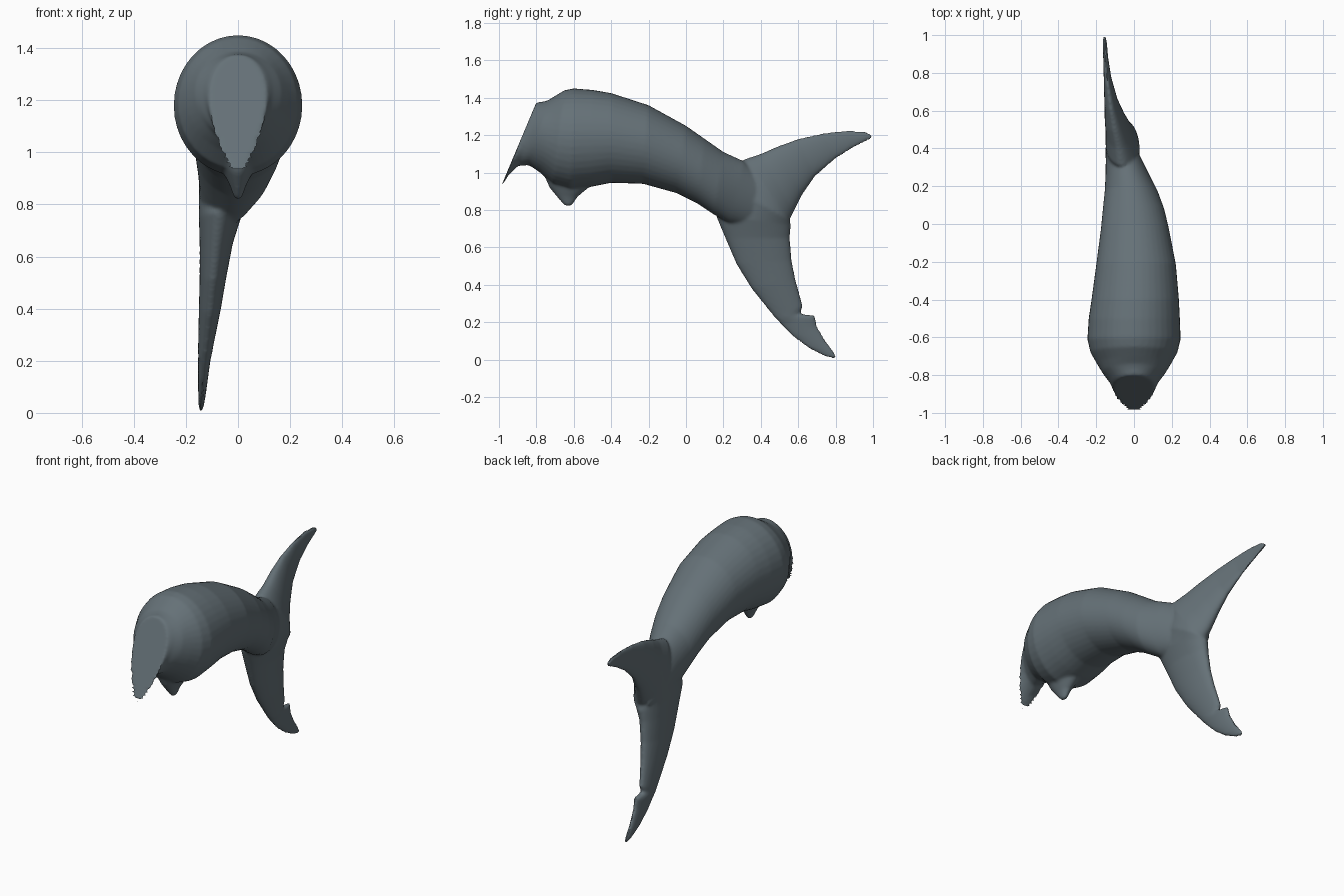
import bpy, bmesh, math
from mathutils import Vector

SIDES = 40
skin = bpy.data.materials.new("slate grey skin")
skin.diffuse_color = (0.13, 0.165, 0.185, 1)


def loft(bm, stations):
    """Closed skin through oval rings: (y1, z1, y2, z2, x_left, x_right, taper)."""
    rings = []
    for y1, z1, y2, z2, xl, xr, taper in stations:
        ring = []
        for i in range(SIDES):
            a = 2 * math.pi * i / SIDES
            c, s = math.cos(a), math.sin(a)
            x = (xl + xr) / 2 + (xr - xl) / 2 * s * (1 + taper * c)
            ring.append(bm.verts.new((x, (y1 + y2) / 2 + (y1 - y2) / 2 * c,
                                      (z1 + z2) / 2 + (z1 - z2) / 2 * c)))
        rings.append(ring)
    for r, q in zip(rings, rings[1:]):
        for i in range(SIDES):
            j = (i + 1) % SIDES
            bm.faces.new((r[i], r[j], q[j], q[i]))
    bm.faces.new(rings[0][::-1])
    bm.faces.new(rings[-1])


bm = bmesh.new()

# body: flat sloping front cut, full barrel, tapering tail stock
loft(bm, [
    (-.80, 1.375, -1.0, .90, -.105, .105, .35),
    (-.785, 1.377, -.95, .985, -.115, .115, .3),
    (-.77, 1.378, -.90, 1.035, -.13, .13, .2),
    (-.74, 1.385, -.84, 1.04, -.165, .165, .1),
    (-.70, 1.41, -.78, 1.00, -.195, .195, 0),
    (-.65, 1.44, -.71, .935, -.23, .23, 0),
    (-.60, 1.45, -.62, .91, -.247, .247, 0),
    (-.50, 1.442, -.50, .925, -.24, .243, 0),
    (-.40, 1.425, -.40, .945, -.225, .238, 0),
    (-.20, 1.36, -.23, .94, -.20, .222, 0),
    (.00, 1.25, -.05, .89, -.175, .185, 0),
    (.10, 1.18, .06, .835, -.165, .16, 0),
    (.20, 1.11, .15, .775, -.155, .125, 0),
    (.31, 1.06, .23, .73, -.15, .075, 0),
    (.42, .98, .34, .70, -.15, .02, 0),
    (.50, .88, .45, .70, -.14, -.03, 0),
    (.54, .79, .53, .74, -.12, -.07, 0),
])

# tail fin: crescent from upper tip to lower tip
loft(bm, [
    (.985, 1.207, .998, 1.185, -.163, -.148, 0),
    (.95, 1.222, .96, 1.165, -.165, -.143, 0),
    (.86, 1.226, .90, 1.135, -.163, -.137, 0),
    (.74, 1.212, .80, 1.075, -.16, -.12, 0),
    (.60, 1.18, .69, .98, -.157, -.085, 0),
    (.49, 1.14, .62, .88, -.155, -.045, 0),
    (.40, 1.10, .575, .79, -.15, -.01, 0),
    (.31, 1.07, .555, .75, -.15, .02, 0),
    (.24, .92, .555, .745, -.15, .03, 0),
    (.16, .77, .56, .72, -.15, .01, 0),
    (.21, .65, .555, .65, -.147, -.02, 0),
    (.27, .51, .565, .53, -.147, -.045, 0),
    (.35, .38, .585, .43, -.15, -.065, 0),
    (.47, .23, .625, .285, -.153, -.095, 0),
    (.49, .21, .61, .245, -.153, -.10, 0),
    (.51, .185, .69, .235, -.153, -.105, 0),
    (.57, .125, .70, .18, -.153, -.113, 0),
    (.66, .058, .74, .11, -.153, -.122, 0),
    (.74, .018, .785, .05, -.152, -.13, 0),
    (.795, .003, .805, .015, -.149, -.136, 0),
])

# small keel nub under the belly
loft(bm, [
    (-.76, .99, -.48, .98, -.10, .10, 0),
    (-.73, .92, -.52, .92, -.055, .055, 0),
    (-.69, .87, -.58, .87, -.03, .03, 0),
    (-.655, .83, -.605, .83, -.016, .016, 0),
    (-.64, .82, -.62, .82, -.008, .008, 0),
])

bmesh.ops.recalc_face_normals(bm, faces=bm.faces)
mesh = bpy.data.meshes.new("body_and_tail_fin")
bm.to_mesh(mesh)
bm.free()
body = bpy.data.objects.new("body_and_tail_fin", mesh)
bpy.context.collection.objects.link(body)
mesh.materials.append(skin)

# fuse the parts into one skin and soften the joins
fuse = body.modifiers.new("fuse", 'REMESH')
fuse.mode = 'VOXEL'
fuse.voxel_size = 0.009
fuse.use_smooth_shade = True
soften = body.modifiers.new("soften", 'SMOOTH')
soften.factor = 0.5
soften.iterations = 4

bpy.context.view_layer.objects.active = body
body.select_set(True)
for name in ("fuse", "soften"):
    bpy.ops.object.modifier_apply(modifier=name)
bpy.ops.object.shade_smooth_by_angle(angle=math.radians(40))
